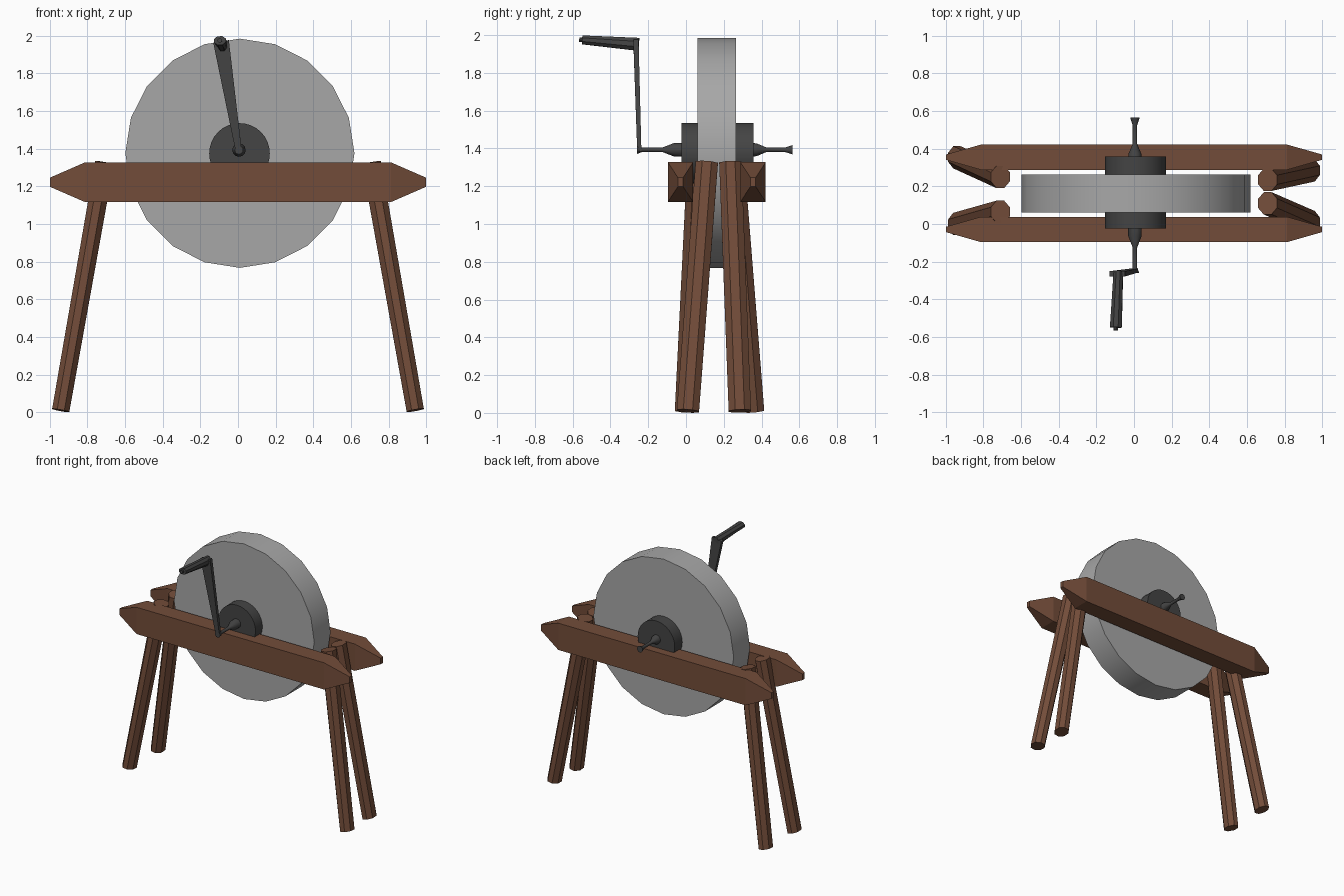
import bpy
import bmesh
import math
from mathutils import Vector

cube = bpy.data.objects.get("Cube")
if cube:
    bpy.data.objects.remove(cube, do_unlink=True)


def material(name, color):
    m = bpy.data.materials.new(name)
    m.use_nodes = True
    m.diffuse_color = (*color, 1)
    m.node_tree.nodes["Principled BSDF"].inputs["Base Color"].default_value = (*color, 1)
    return m


wood = material("brown wood", (0.17, 0.073, 0.041))
stone = material("grey stone", (0.39, 0.39, 0.39))
iron = material("dark iron", (0.058, 0.058, 0.058))


def rod(name, start, end, stations, sides, mat, phase=0.0, smooth=True):
    """Loft polygon rings from start to end; stations are (fraction, half width, half depth)."""
    start, end = Vector(start), Vector(end)
    axis = end - start
    turn = Vector((0, 0, 1)).rotation_difference(axis)
    bm = bmesh.new()
    rings = []
    for t, sx, sy in stations:
        ring = []
        for i in range(sides):
            a = phase + math.tau * i / sides
            offset = turn @ Vector((sx * math.cos(a), sy * math.sin(a), 0))
            ring.append(bm.verts.new(start + axis * t + offset))
        rings.append(ring)
    for low, high in zip(rings, rings[1:]):
        for i in range(sides):
            j = (i + 1) % sides
            bm.faces.new((low[i], low[j], high[j], high[i]))
    bm.faces.new(rings[0][::-1])
    bm.faces.new(rings[-1])
    bmesh.ops.recalc_face_normals(bm, faces=bm.faces)
    mesh = bpy.data.meshes.new(name)
    bm.to_mesh(mesh)
    bm.free()
    mesh.materials.append(mat)
    obj = bpy.data.objects.new(name, mesh)
    bpy.context.collection.objects.link(obj)
    if smooth:
        bpy.ops.object.select_all(action="DESELECT")
        obj.select_set(True)
        bpy.context.view_layer.objects.active = obj
        bpy.ops.object.shade_smooth_by_angle(angle=math.radians(30))
    return obj


def round_stations(pairs):
    return [(t, r, r) for t, r in pairs]


# Grinding wheel and its hub
rod("grinding_wheel", (0.01, 0.062, 1.376), (0.01, 0.264, 1.376),
    round_stations([(0, 0.609), (1, 0.609)]), 20, stone)
rod("hub", (0.008, -0.024, 1.375), (0.008, 0.358, 1.375),
    round_stations([(0, 0.161), (1, 0.161)]), 32, iron)

# Axle ends, stepping down from the hub
rod("front_axle", (0.005, 0.0, 1.393), (0.005, -0.26, 1.393),
    round_stations([(0, 0.036), (0.24, 0.036), (0.48, 0.012), (0.9, 0.012), (1, 0.023)]), 12, iron)
rod("back_axle", (0.005, 0.34, 1.393), (0.005, 0.565, 1.393),
    round_stations([(0, 0.036), (0.15, 0.034), (0.38, 0.012), (0.82, 0.012), (1, 0.025)]), 12, iron)

# Crank arm and handle
square = math.pi / 4
k = math.sqrt(2)
rod("crank_arm", (0.005, -0.247, 1.38), (-0.09, -0.265, 1.97),
    [(0, 0.016 * k, 0.011 * k), (1, 0.042 * k, 0.014 * k)], 4, iron, square, False)
rod("crank_handle", (-0.083, -0.25, 1.951), (-0.097, -0.565, 1.976),
    [(0, 0.027, 0.037), (0.95, 0.034, 0.025), (0.951, 0.012, 0.012), (1, 0.012, 0.012)],
    8, iron, math.pi / 8)

# Two long beams with tapered ends
for name, y in (("front_beam", -0.029), ("back_beam", 0.355)):
    body, tip = (0.105 * k, 0.067 * k), (0.024 * k, 0.014 * k)
    rod(name, (-1, y, 1.222), (1, y, 1.222),
        [(0, *tip), (0.093, *body), (0.907, *body), (1, *tip)], 4, wood, square, False)

# Four splayed octagonal legs: side, foot depth, top depth
legs = {
    "front_right_leg": (-1, 0.0, 0.065),
    "back_right_leg": (-1, 0.355, 0.25),
    "front_left_leg": (1, 0.01, 0.11),
    "back_left_leg": (1, 0.285, 0.235),
}
for name, (side, foot, top) in legs.items():
    rod(name, (side * 0.942, foot, 0.01), (side * 0.71, top, 1.325),
        [(0, 0.05, 0.064), (1, 0.055, 0.064)], 8, wood, math.pi / 8, False)
